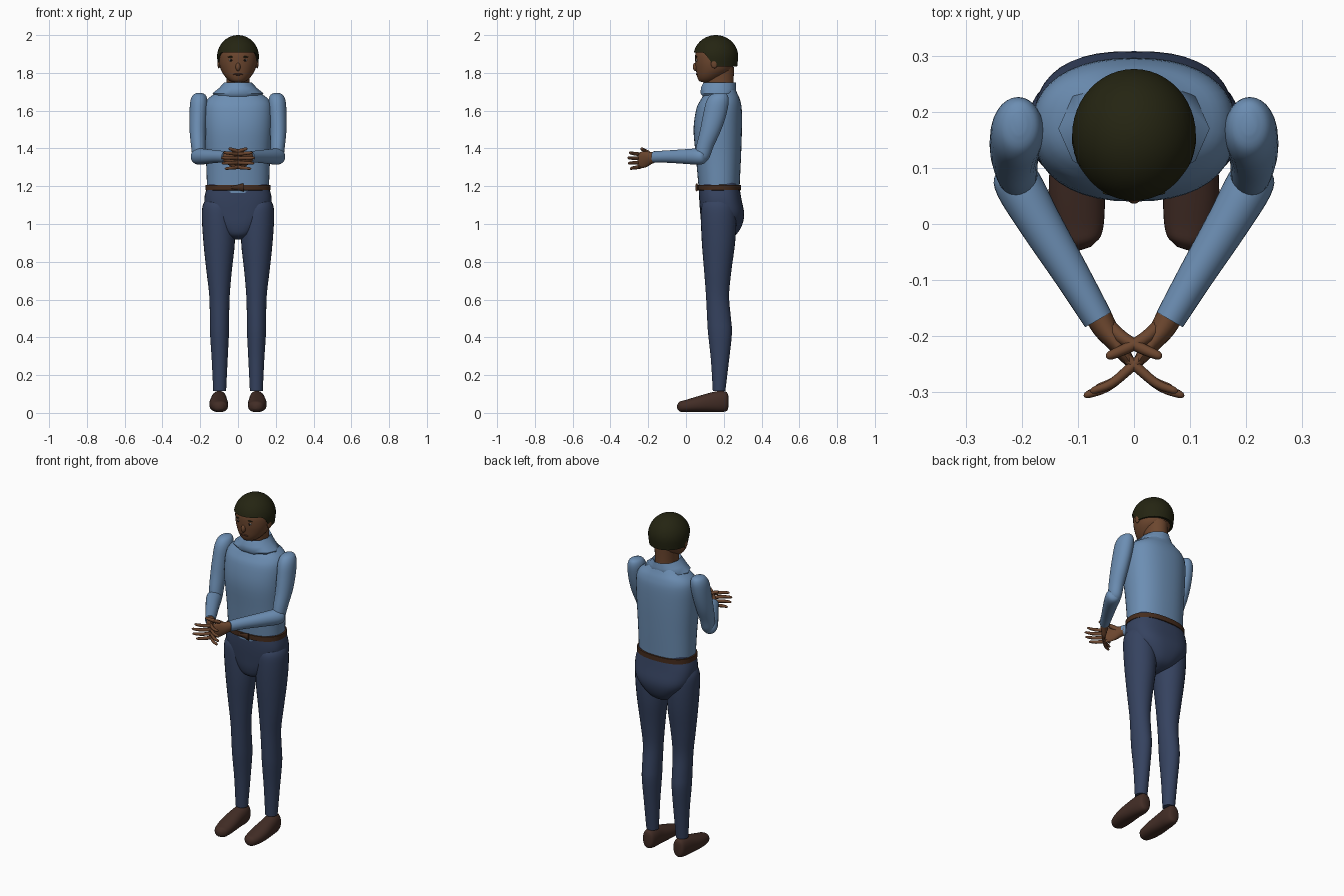
import bpy, bmesh, math
from mathutils import Vector


def material(name, rgb):
    m = bpy.data.materials.new(name)
    m.diffuse_color = (*rgb, 1)
    return m


SHIRT = material("shirt blue", (0.15, 0.27, 0.45))
NAVY = material("trouser navy", (0.036, 0.055, 0.115))
SKIN = material("brown skin", (0.15, 0.062, 0.028))
HAIR = material("dark hair", (0.018, 0.018, 0.006))
SHOE = material("shoe brown", (0.055, 0.026, 0.019))
BELT = material("belt brown", (0.06, 0.025, 0.012))
WHITE = material("eye white", (0.7, 0.7, 0.68))
DARK = material("pupil dark", (0.012, 0.008, 0.006))
LIP = material("lip brown", (0.09, 0.035, 0.02))


def finish(bm, name, mat, mirror=False, angle=0.9):
    bmesh.ops.recalc_face_normals(bm, faces=bm.faces)
    me = bpy.data.meshes.new(name)
    bm.to_mesh(me)
    bm.free()
    me.materials.append(mat)
    for p in me.polygons:
        p.use_smooth = True
    me.set_sharp_from_angle(angle=angle)
    ob = bpy.data.objects.new(name, me)
    bpy.context.collection.objects.link(ob)
    if mirror:
        mod = ob.modifiers.new("mirror", 'MIRROR')
        mod.use_mirror_merge = False
    return ob


def catmull(secs, steps):
    out = []
    for i in range(len(secs) - 1):
        p = [secs[max(i - 1, 0)], secs[i], secs[i + 1], secs[min(i + 2, len(secs) - 1)]]
        for k in range(steps):
            t = k / steps
            out.append([0.5 * (2 * b + (c - a) * t + (2 * a - 5 * b + 4 * c - d) * t * t
                               + (3 * b - a - 3 * c + d) * t ** 3) for a, b, c, d in zip(*p)])
    return out + [list(secs[-1])]


def loft(name, mat, secs, flat=True, n=28, e=2.0, steps=4, mirror=False, caps=True):
    """Sections are (x, y, z, half width, half depth). flat: level rings, else swept rings."""
    secs = catmull(secs, steps)
    bm = bmesh.new()
    rings = []
    for i, (x, y, z, a, b) in enumerate(secs):
        u, v = Vector((1, 0, 0)), Vector((0, 1, 0))
        if not flat:
            t = Vector(secs[min(i + 1, len(secs) - 1)][:3]) - Vector(secs[max(i - 1, 0)][:3])
            v = Vector((0, 0, 1))
            u = t.cross(v).normalized()
            v = u.cross(t).normalized()
        ring = []
        for k in range(n):
            th = 2 * math.pi * k / n
            c, s = math.cos(th), math.sin(th)
            p = Vector((x, y, z)) + u * max(a, .001) * math.copysign(abs(c) ** (2 / e), c) \
                + v * max(b, .001) * math.copysign(abs(s) ** (2 / e), s)
            ring.append(bm.verts.new(p))
        rings.append(ring)
    for r, q in zip(rings, rings[1:]):
        for k in range(n):
            bm.faces.new((r[k], r[(k + 1) % n], q[(k + 1) % n], q[k]))
    if caps:
        bm.faces.new(rings[0])
        bm.faces.new(rings[-1])
    return finish(bm, name, mat, mirror)


def ball(name, mat, loc, size, mirror=False):
    bm = bmesh.new()
    bmesh.ops.create_uvsphere(bm, u_segments=16, v_segments=10, radius=1)
    for v in bm.verts:
        v.co = Vector([l + s * c for l, s, c in zip(loc, size, v.co)])
    return finish(bm, name, mat, mirror)


# shirt torso
loft("shirt_torso", SHIRT, [
    (0, .176, 1.165, .160, .108), (0, .175, 1.2, .164, .109), (0, .172, 1.35, .17, .119),
    (0, .168, 1.5, .18, .128), (0, .175, 1.61, .18, .12), (0, .182, 1.66, .162, .103),
    (0, .185, 1.695, .115, .085), (0, .185, 1.73, .07, .07)], e=2.3, n=40)

# collar: sloping band round the neck
loft("collar", SHIRT, [
    (0, .17, 1.675, .125, .085), (0, .17, 1.692, .135, .098), (0, .172, 1.72, .1, .098),
    (0, .178, 1.75, .072, .09), (0, .178, 1.745, .066, .082), (0, .178, 1.70, .062, .078)],
    n=10, steps=1, caps=False)

# trousers: pelvis and legs
loft("trouser_hips", NAVY, [
    (0, .176, 1.245, .158, .098), (0, .176, 1.2, .164, .106), (0, .182, 1.13, .178, .112),
    (0, .192, 1.05, .165, .116), (0, .188, .985, .115, .105), (0, .18, .94, .065, .08),
    (0, .175, .918, .02, .03)], e=2.6, n=40)
loft("trouser_leg", NAVY, [
    (.11, .172, 1.14, .05, .06), (.108, .172, 1.10, .078, .088), (.105, .173, 1.03, .086, .094),
    (.1, .172, .9, .083, .088), (.1, .168, .75, .067, .072), (.098, .167, .62, .054, .061),
    (.098, .175, .5, .051, .063), (.098, .18, .42, .05, .063), (.097, .18, .28, .042, .048),
    (.097, .175, .115, .034, .033)], mirror=True)

# shoes
loft("shoe", SHOE, [
    (.1, .224, .06, .012, .03), (.1, .215, .06, .032, .05), (.1, .18, .06, .041, .056),
    (.102, .13, .055, .045, .051), (.102, .06, .045, .05, .041), (.098, 0, .036, .045, .032),
    (.092, -.03, .033, .034, .027), (.088, -.044, .033, .012, .012)],
    flat=False, e=2.3, mirror=True)

# belt and buckle
loft("belt", BELT, [
    (0, .176, 1.178, .164, .105), (0, .176, 1.179, .173, .116), (0, .176, 1.207, .173, .116),
    (0, .176, 1.208, .162, .105)], e=2.35, n=40, steps=1, caps=False)
loft("buckle", BELT, [
    (-.04, .06, 1.192, .006, .004), (.03, .057, 1.194, .008, .022)],
    flat=False, n=8, steps=1)

# arms
loft("upper_sleeve", SHIRT, [
    (.205, .18, 1.694, .012, .02), (.205, .175, 1.682, .034, .045), (.207, .166, 1.645, .046, .06),
    (.211, .15, 1.57, .046, .061), (.213, .128, 1.49, .043, .055), (.21, .1, 1.41, .038, .046),
    (.206, .085, 1.35, .033, .038), (.202, .08, 1.325, .016, .018)], mirror=True)
loft("lower_sleeve", SHIRT, [
    (.224, .108, 1.358, .012, .015), (.219, .098, 1.358, .032, .034), (.206, .07, 1.357, .042, .043),
    (.165, -.002, 1.357, .038, .039), (.11, -.092, 1.357, .032, .033),
    (.064, -.17, 1.355, .027, .03)], flat=False, mirror=True)

# hands with interlaced fingers and crossed thumbs
loft("palm", SKIN, [
    (.068, -.155, 1.355, .024, .026), (.052, -.185, 1.35, .022, .032), (.03, -.215, 1.343, .016, .042),
    (.012, -.24, 1.338, .011, .042), (.002, -.254, 1.337, .006, .036)],
    flat=False, n=16, mirror=True)
for i, (z, reach) in enumerate([(1.368, .88), (1.347, 1.0), (1.325, .97), (1.303, .8)]):
    path = [(.012, -.24), (-.015, -.264), (-.048, -.291), (-.082, -.304), (-.089, -.306)]
    secs = []
    for j, (x, y) in enumerate(path):
        secs.append((.012 + (x - .012) * reach, -.24 + (y + .24) * reach,
                     z + (z - 1.336) * .1 * j, (.009, .009, .008, .0065, .002)[j],
                     (.0105, .01, .009, .0065, .002)[j]))
    loft("finger_%d" % (i + 1), SKIN, secs, flat=False, n=10, steps=3, mirror=True)
loft("thumb", SKIN, [
    (.045, -.18, 1.355, .012, .014), (.022, -.202, 1.376, .012, .013), (-.01, -.22, 1.388, .01, .01),
    (-.042, -.234, 1.398, .008, .008), (-.049, -.237, 1.4, .003, .003)],
    flat=False, n=10, steps=3, mirror=True)

# neck and head
loft("neck", SKIN, [(0, .18, 1.68, .062, .076), (0, .178, 1.75, .06, .074),
                    (0, .175, 1.83, .065, .08)])
loft("head", SKIN, [
    (0, .112, 1.75, .018, .02), (0, .117, 1.757, .042, .047), (0, .13, 1.78, .068, .071),
    (0, .147, 1.815, .09, .094), (0, .152, 1.86, .101, .103), (0, .157, 1.91, .099, .105),
    (0, .157, 1.96, .07, .075), (0, .157, 1.985, .02, .02)], n=32)
ball("nose", SKIN, (0, .05, 1.832), (.013, .014, .022))
ball("mouth", LIP, (0, .058, 1.792), (.026, .006, .005))
ball("ear", SKIN, (.101, .15, 1.85), (.008, .018, .026), True)
ball("eye_white", WHITE, (.037, .0568, 1.867), (.011, .004, .006), True)
ball("pupil", DARK, (.037, .0535, 1.867), (.007, .003, .006), True)
ball("eyebrow", HAIR, (.038, .0555, 1.885), (.018, .004, .0035), True)

# hair cap: high fringe in front, low at sides and back
bm = bmesh.new()
N, R = 48, 12
rows = []
for r in range(R + 2):
    row = []
    for k in range(N):
        th = 2 * math.pi * k / N
        cx, cy = .111 * math.cos(th), .119 * math.sin(th)
        f = min(max((.158 + cy - .085) / .075, 0), 1)
        low = 1.908 - .073 * f * f * (3 - 2 * f)
        t = min(r, R) / R
        z = low + (2.0 - low) * math.sin(t * math.pi / 2) if r else low
        h = max(z - 1.885, 0) / .115
        s = max(math.sqrt(max(1 - h * h, 0)), .02)
        if z < 1.885:
            s = 1 - .05 * (1.885 - z) / .05
        row.append((s * cx, .158 + s * cy, z))
    rows.append(row)
rows = rows[:R + 1]
rows.insert(0, [(x * .82, .158 + (y - .158) * .82, z + .004) for x, y, z in rows[0]])
vs = [[bm.verts.new(p) for p in row] for row in rows]
for a, b in zip(vs, vs[1:]):
    for k in range(N):
        bm.faces.new((a[k], a[(k + 1) % N], b[(k + 1) % N], b[k]))
bm.faces.new(vs[-1])
finish(bm, "hair", HAIR)
